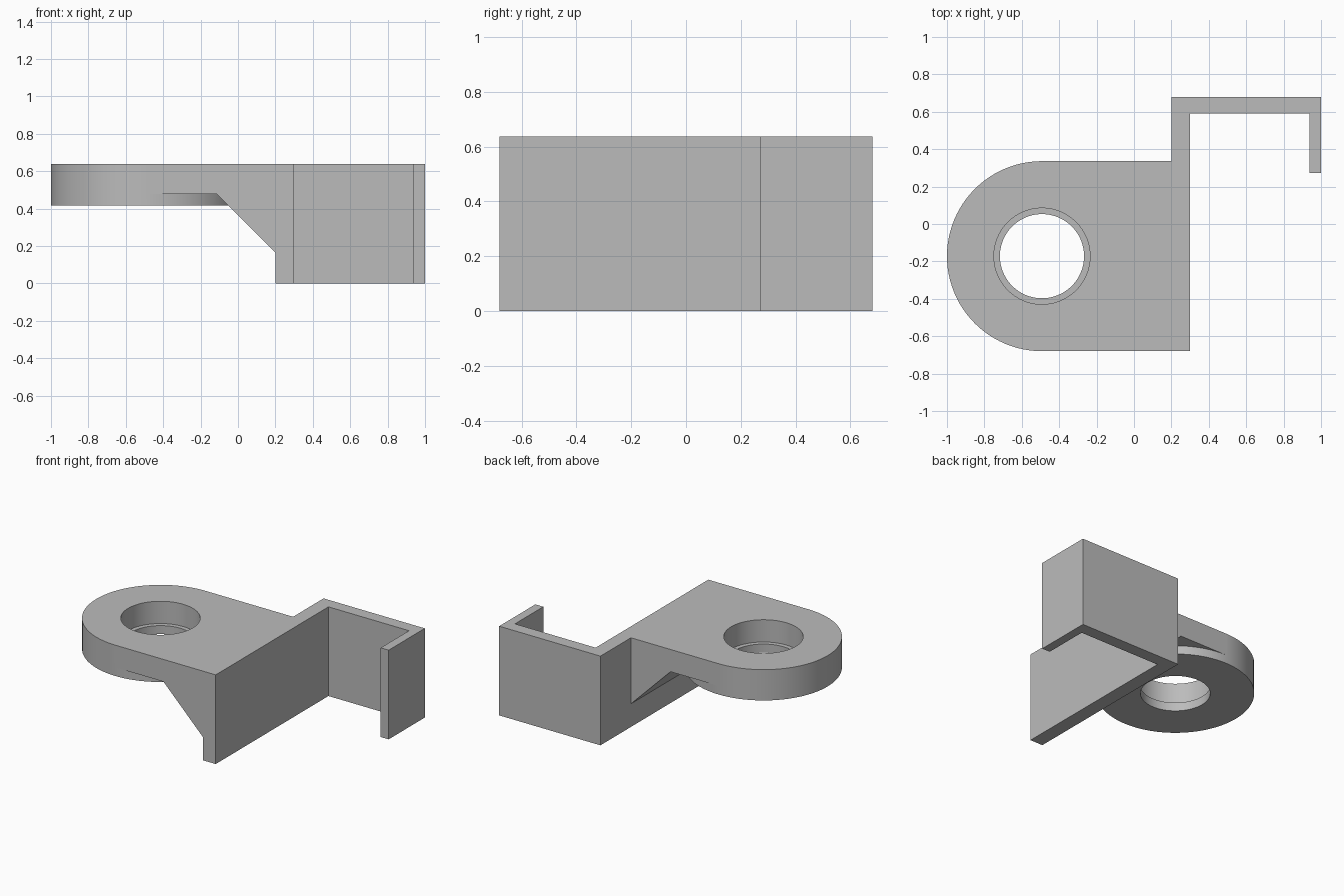
import bpy, bmesh, math
from mathutils import Vector

if "Cube" in bpy.data.objects:
    bpy.data.objects.remove(bpy.data.objects["Cube"], do_unlink=True)

grey = bpy.data.materials.new("plain grey")
grey.use_nodes = True
colour = (0.5, 0.5, 0.5, 1)
grey.diffuse_color = colour
grey.node_tree.nodes["Principled BSDF"].inputs["Base Color"].default_value = colour

TOP = 0.637
FRONT, BACK = -0.68, 0.336           # depth range of the flange
RADIUS = (BACK - FRONT) / 2
CX, CY = RADIUS - 1, (FRONT + BACK) / 2


def prism(name, points, sweep):
    """Extrude a closed outline along a sweep vector."""
    bm = bmesh.new()
    face = bm.faces.new([bm.verts.new(p) for p in points])
    new = bmesh.ops.extrude_face_region(bm, geom=[face])["geom"]
    moved = [v for v in new if isinstance(v, bmesh.types.BMVert)]
    bmesh.ops.translate(bm, vec=Vector(sweep), verts=moved)
    bmesh.ops.recalc_face_normals(bm, faces=bm.faces)
    mesh = bpy.data.meshes.new(name)
    bm.to_mesh(mesh)
    bm.free()
    mesh.materials.append(grey)
    obj = bpy.data.objects.new(name, mesh)
    bpy.context.collection.objects.link(obj)
    return obj


def disc(name, radius, low, high, sides=96):
    """Upright cylinder on the hole axis."""
    angles = [2 * math.pi * i / sides for i in range(sides)]
    ring = [(CX + radius * math.cos(a), CY + radius * math.sin(a), low) for a in angles]
    return prism(name, ring, (0, 0, high - low))


def combine(target, tool, operation):
    """Apply a boolean and remove the tool."""
    mod = target.modifiers.new(operation, 'BOOLEAN')
    mod.operation = operation
    mod.solver = 'EXACT'
    mod.object = tool
    bpy.context.view_layer.objects.active = target
    bpy.ops.object.modifier_apply(modifier=mod.name)
    bpy.data.objects.remove(tool, do_unlink=True)


# Upright wall with hooked back, drawn in plan
plan = [(0.2, FRONT), (0.3, FRONT), (0.3, 0.592), (0.937, 0.592),
        (0.937, 0.272), (1, 0.272), (1, 0.68), (0.2, 0.68)]
bracket = prism("hooked_bracket", [(x, y, 0) for x, y in plan], (0, 0, TOP))

# Flange with sloping gusset, drawn from the side
side = [(0.25, TOP), (CX, TOP), (CX, 0.478), (-0.113, 0.478), (0.25, 0.115)]
flange = prism("flange", [(x, FRONT, z) for x, z in side], (0, BACK - FRONT, 0))

# Round boss with a stepped hole
combine(bracket, flange, 'UNION')
combine(bracket, disc("boss", RADIUS, 0.417, TOP), 'UNION')
combine(bracket, disc("through_hole", 0.225, 0.3, 0.8), 'DIFFERENCE')
combine(bracket, disc("counterbore", 0.257, 0.478, 0.8), 'DIFFERENCE')

# Merge flat regions and shade the round walls
bm = bmesh.new()
bm.from_mesh(bracket.data)
bmesh.ops.remove_doubles(bm, verts=bm.verts, dist=0.0002)
bmesh.ops.dissolve_limit(bm, angle_limit=math.radians(0.5), verts=bm.verts, edges=bm.edges)
bm.to_mesh(bracket.data)
bm.free()

bpy.ops.object.select_all(action='DESELECT')
bracket.select_set(True)
bpy.context.view_layer.objects.active = bracket
bpy.ops.object.shade_smooth_by_angle(angle=math.radians(30))
weighted = bracket.modifiers.new("flat faces stay flat", 'WEIGHTED_NORMAL')
weighted.keep_sharp = True
